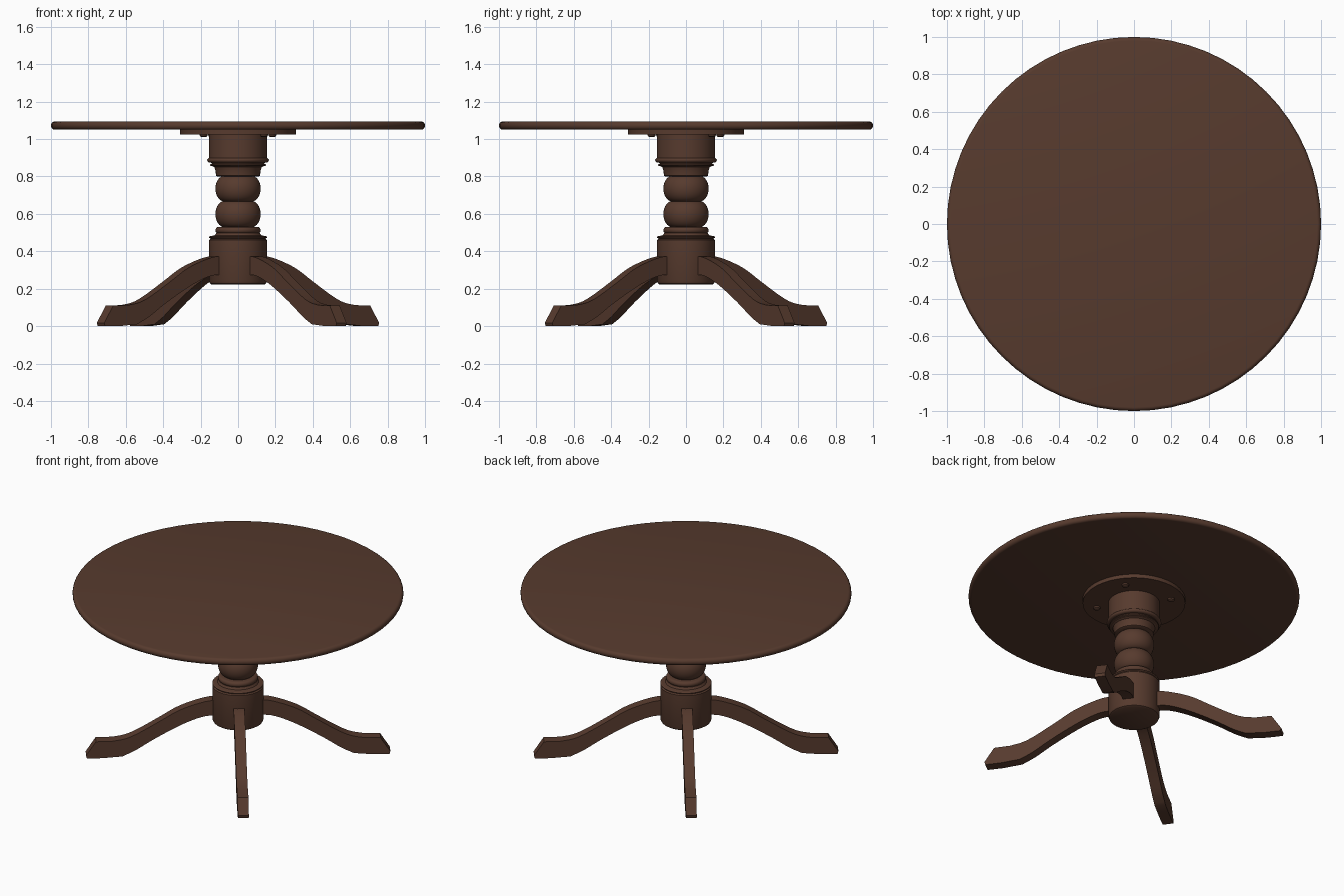
import bpy
import bmesh
from math import pi, sin, cos, radians
from mathutils import Vector, Matrix

if "Cube" in bpy.data.objects:
    bpy.data.objects.remove(bpy.data.objects["Cube"], do_unlink=True)

# One walnut finish for every part
walnut = bpy.data.materials.new("walnut_brown")
walnut.use_nodes = True
color = (0.095, 0.043, 0.027, 1)
walnut.diffuse_color = color
walnut.node_tree.nodes["Principled BSDF"].inputs["Base Color"].default_value = color


def finish(name, bm, angle=35):
    bmesh.ops.recalc_face_normals(bm, faces=bm.faces)
    mesh = bpy.data.meshes.new(name)
    bm.to_mesh(mesh)
    bm.free()
    mesh.materials.append(walnut)
    obj = bpy.data.objects.new(name, mesh)
    bpy.context.collection.objects.link(obj)
    bpy.ops.object.select_all(action="DESELECT")
    obj.select_set(True)
    bpy.context.view_layer.objects.active = obj
    bpy.ops.object.shade_smooth_by_angle(angle=radians(angle))
    return obj


def turned(name, profile, sides=64, center=(0, 0)):
    """Lathe a (radius, height) profile and cap both ends."""
    bm = bmesh.new()
    rings = [[bm.verts.new((center[0] + r * cos(2 * pi * i / sides),
                            center[1] + r * sin(2 * pi * i / sides), z))
              for i in range(sides)] for r, z in profile]
    for a, b in zip(rings, rings[1:]):
        for i in range(sides):
            j = (i + 1) % sides
            bm.faces.new((a[i], a[j], b[j], b[i]))
    bm.faces.new(rings[0])
    bm.faces.new(rings[-1])
    return finish(name, bm)


def bulge(inner, outer, low, high, steps=12):
    """Half-round profile from low to high."""
    mid, half = (low + high) / 2, (high - low) / 2
    return [(inner + (outer - inner) * cos(t), mid + half * sin(t))
            for t in (-pi / 2 + pi * i / steps for i in range(steps + 1))]


def smooth_path(points, steps=4):
    """Catmull-Rom curve through the points."""
    p = [Vector(q) for q in points]
    p = [2 * p[0] - p[1]] + p + [2 * p[-1] - p[-2]]
    out = []
    for a, b, c, d in zip(p, p[1:], p[2:], p[3:]):
        for i in range(steps):
            t = i / steps
            out.append(0.5 * (2 * b + (c - a) * t + (2 * a - 5 * b + 4 * c - d) * t ** 2
                              + (3 * b - a - 3 * c + d) * t ** 3))
    return out + [p[-2]]


# Round top with a softened rim, and its mounting plate
turned("table_top", bulge(0.98, 1.0, 1.05, 1.094, 8))
turned("mounting_plate", [(0.31, 1.025), (0.31, 1.051)])

# Turned pedestal
turned("pedestal_base", [(0.14, 0.222), (0.15, 0.228), (0.155, 0.24), (0.155, 0.46),
                         (0.148, 0.467), (0.148, 0.47)])
turned("base_ring", bulge(0.145, 0.155, 0.469, 0.482, 6) + [(0.125, 0.485), (0.116, 0.498)])
turned("lower_bead", bulge(0.105, 0.121, 0.495, 0.53, 8))
turned("lower_ball", bulge(0.07, 0.121, 0.528, 0.67, 20))
turned("upper_ball", bulge(0.07, 0.121, 0.665, 0.805, 20))
turned("collar", [(0.11, 0.8), (0.118, 0.805), (0.12, 0.83), (0.127, 0.85), (0.14, 0.857)])
turned("collar_ring", bulge(0.14, 0.151, 0.855, 0.868, 6) + [(0.145, 0.876)])
turned("upper_ring", bulge(0.15, 0.165, 0.874, 0.9, 8))
turned("pedestal_head", [(0.155, 0.89), (0.155, 1.026)])

# Curved legs, four around the pedestal
upper = smooth_path([(0.1, 0.375), (0.2, 0.367), (0.35, 0.315), (0.475, 0.24),
                     (0.6, 0.165), (0.68, 0.128), (0.76, 0.112)])
lower = smooth_path([(0.1, 0.275), (0.2, 0.27), (0.3, 0.235), (0.4, 0.185),
                     (0.52, 0.115), (0.62, 0.05), (0.7, 0.01)])
upper += [(0.86, 0.11), (0.92, 0.018)]
lower += [(0.82, 0), (0.915, 0)]
HALF = 0.033


def leg(name, angle):
    bm = bmesh.new()
    sections = [[bm.verts.new((r, side, z)) for r, z, side in
                 ((*u, -HALF), (*u, HALF), (*d, HALF), (*d, -HALF))]
                for u, d in zip(upper, lower)]
    for a, b in zip(sections, sections[1:]):
        for i in range(4):
            j = (i + 1) % 4
            bm.faces.new((a[i], a[j], b[j], b[i]))
    bm.faces.new(sections[0])
    bm.faces.new(sections[-1])
    bm.transform(Matrix.Rotation(angle, 4, "Z"))
    return finish(name, bm, 25)


# Legs and plate screws share the same quarter-turn spacing
for k, place in enumerate(("back_left", "back_right", "front_right", "front_left")):
    turn = radians(37) + k * pi / 2
    leg(place + "_leg", turn)
    turned(place + "_screw", [(0.01, 1.01), (0.02, 1.016), (0.022, 1.026)], 16,
           (0.23 * cos(turn), 0.23 * sin(turn)))
